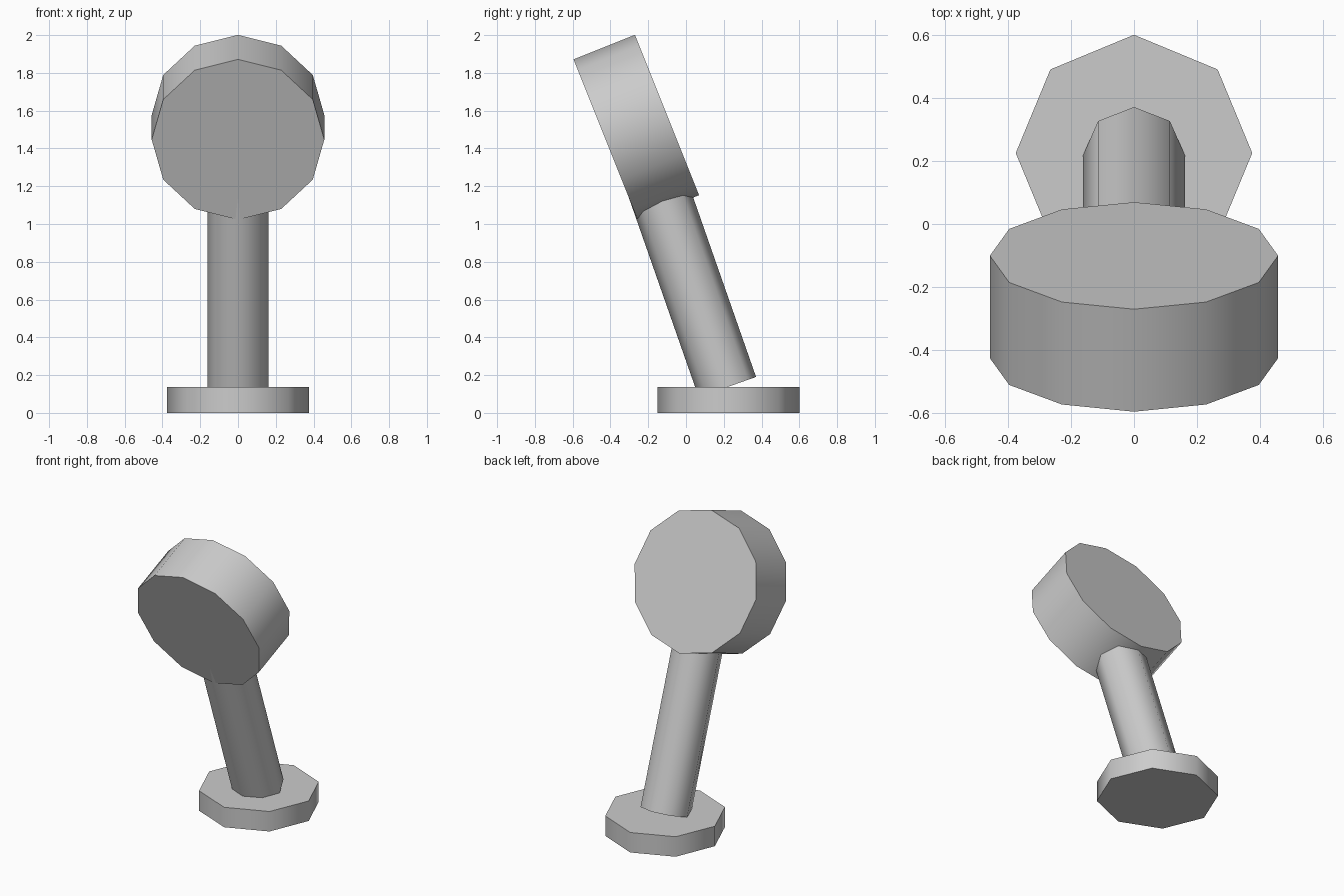
import bpy, bmesh, math
from mathutils import Matrix

if "Cube" in bpy.data.objects:
    bpy.data.objects.remove(bpy.data.objects["Cube"])

grey = bpy.data.materials.new("plain grey")
grey.diffuse_color = (0.6, 0.6, 0.6, 1)
grey.use_nodes = True
grey.node_tree.nodes["Principled BSDF"].inputs["Base Color"].default_value = grey.diffuse_color


def cylinder(name, sides, radius, depth, centre, tilt):
    """Capped prism with smooth sides and flat caps, tilted about x (degrees)."""
    bm = bmesh.new()
    bmesh.ops.create_cone(bm, cap_ends=True, segments=sides, radius1=radius,
                          radius2=radius, depth=depth)
    for f in bm.faces:
        f.smooth = len(f.verts) == 4
    for e in bm.edges:
        e.smooth = all(f.smooth for f in e.link_faces)
    bm.transform(Matrix.Translation(centre) @ Matrix.Rotation(math.radians(tilt), 4, 'X'))
    me = bpy.data.meshes.new(name)
    bm.to_mesh(me)
    bm.free()
    me.materials.append(grey)
    ob = bpy.data.objects.new(name, me)
    bpy.context.collection.objects.link(ob)
    return ob


# Flat octagonal foot
cylinder("base_plate", 8, 0.375, 0.136, (0, 0.225, 0.068), 0)

# Leaning post, its lower end centred on the plate top
lean, length = 19.3, 1.2
a = math.radians(lean)
cylinder("post", 8, 0.161, length,
         (0, 0.219 - math.sin(a) * length / 2, 0.137 + math.cos(a) * length / 2), lean)

# Twelve-sided drum head facing forward and down
cylinder("head", 12, 0.457, 0.35, (0, -0.263, 1.512), -68.2)
